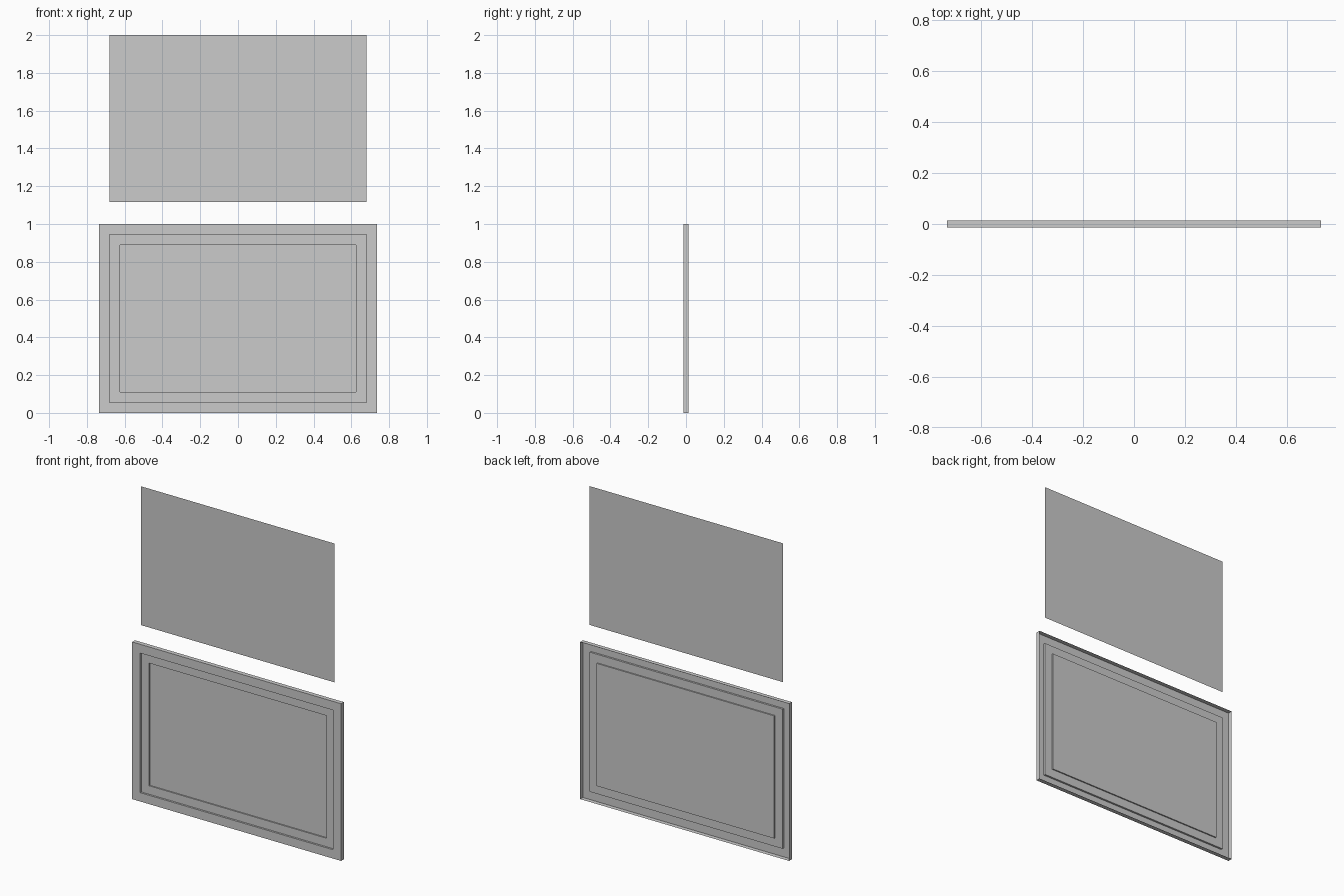
import bpy, bmesh

if "Cube" in bpy.data.objects:
    bpy.data.objects.remove(bpy.data.objects["Cube"])


def ring(bm, inset, y):
    # rectangular loop, inset from the outer outline of the panel
    hx, z0, z1 = 0.735 - inset, inset, 1.0 - inset
    return [bm.verts.new(p) for p in
            ((-hx, y, z0), (hx, y, z0), (hx, y, z1), (-hx, y, z1))]


def finish(bm, name):
    mesh = bpy.data.meshes.new(name)
    bm.to_mesh(mesh)
    bm.free()
    obj = bpy.data.objects.new(name, mesh)
    bpy.context.collection.objects.link(obj)
    return obj


# pressed sheet panel: return edge, front border, recess, shallow second recess
bm = bmesh.new()
profile = [(0.0, 0.014), (0.0, -0.014), (0.056, -0.014), (0.056, -0.002),
           (0.110, -0.002), (0.110, 0.006)]
rings = [ring(bm, inset, y) for inset, y in profile]
for a, b in zip(rings, rings[1:]):
    for i in range(4):
        j = (i + 1) % 4
        bm.faces.new((a[i], a[j], b[j], b[i]))
bm.faces.new(rings[-1])
finish(bm, "frame_panel")

# separate flat sheet held above the frame, same size as the recess
bm = bmesh.new()
sheet = [(-0.68, 1.117), (0.68, 1.117), (0.68, 2.0), (-0.68, 2.0)]
bm.faces.new([bm.verts.new((x, -0.002, z)) for x, z in sheet])
finish(bm, "loose_sheet")
